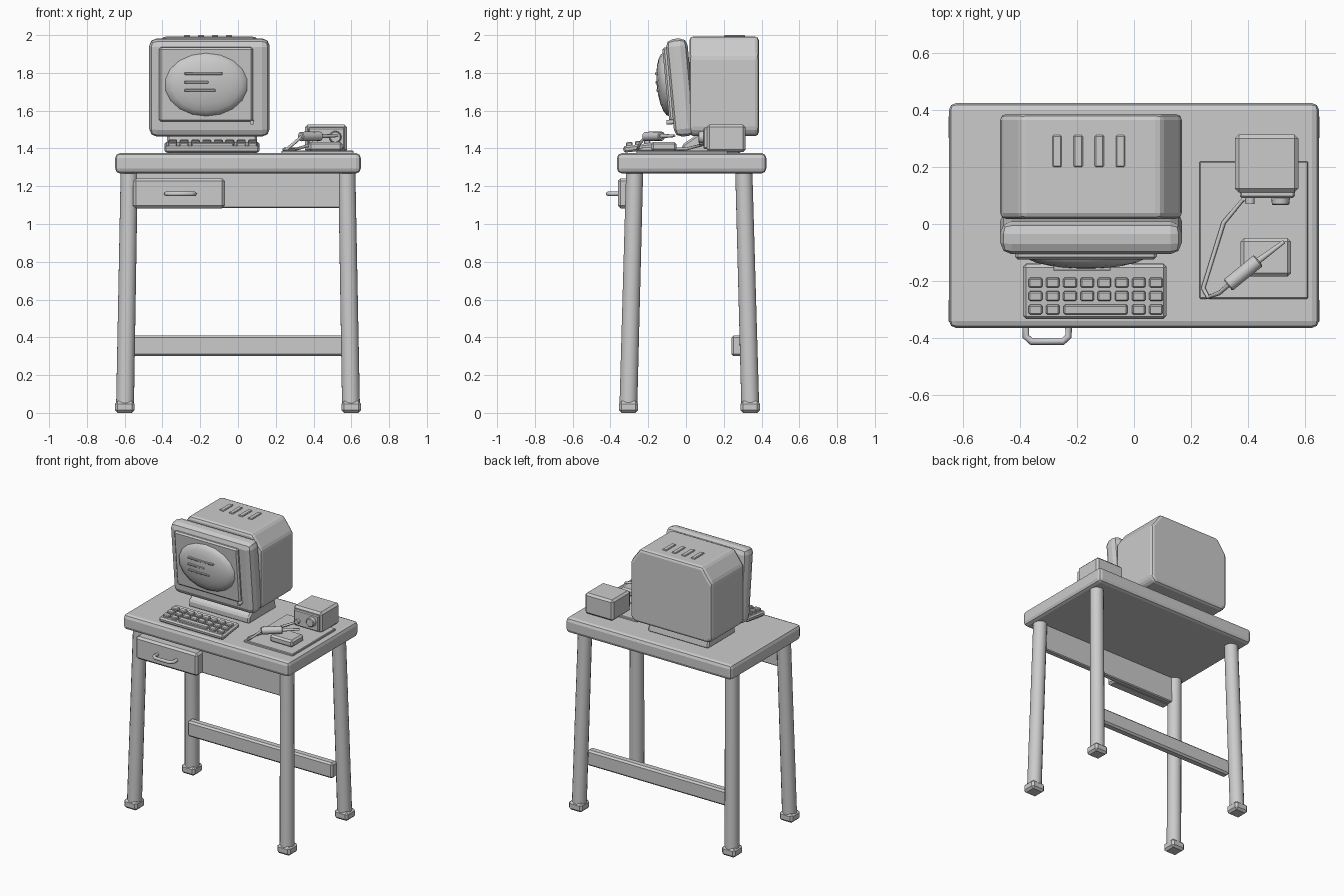
import bpy, math
from mathutils import Vector, Matrix

cube = bpy.data.objects.get("Cube")
if cube:
    bpy.data.objects.remove(cube)

grey = bpy.data.materials.new("plain_grey")
grey.use_nodes = True
GREY = (0.6, 0.6, 0.6, 1)
grey.diffuse_color = GREY
grey.node_tree.nodes["Principled BSDF"].inputs["Base Color"].default_value = GREY


def finish(obj, name, bevel=0, segments=1, smooth=False):
    obj.name = name
    obj.data.materials.append(grey)
    if bevel:
        mod = obj.modifiers.new("edge", "BEVEL")
        mod.width = bevel
        mod.segments = segments
        mod.limit_method = "ANGLE"
    if smooth:
        bpy.ops.object.shade_smooth_by_angle(angle=math.radians(40))
    return obj


def box(name, x, y, z, bevel=0, segments=1):
    """Box from its ranges along each axis."""
    spans = (x, y, z)
    bpy.ops.mesh.primitive_cube_add(size=1, location=[(a + b) / 2 for a, b in spans])
    obj = bpy.context.object
    obj.data.transform(Matrix.Diagonal([b - a for a, b in spans] + [1]))
    return finish(obj, name, bevel, segments)


def rod(name, start, end, r1, r2=None, sides=16, bevel=0):
    """Round bar between two points."""
    start, end = Vector(start), Vector(end)
    axis = end - start
    bpy.ops.mesh.primitive_cone_add(vertices=sides, radius1=r1, radius2=r1 if r2 is None else r2,
                                    depth=axis.length, location=(start + end) / 2)
    obj = bpy.context.object
    obj.rotation_euler = axis.to_track_quat("Z", "Y").to_euler()
    return finish(obj, name, bevel, smooth=True)


def prism(name, outline, place, a, b, bevel, segments=1):
    """Extrude an outline from a to b, with place(u, v, depth) giving 3D points."""
    n = len(outline)
    verts = [place(u, v, d) for d in (a, b) for u, v in outline]
    faces = [list(range(n))[::-1], list(range(n, 2 * n))]
    faces += [(i, (i + 1) % n, (i + 1) % n + n, i + n) for i in range(n)]
    mesh = bpy.data.meshes.new(name)
    mesh.from_pydata(verts, [], faces)
    mesh.update()
    obj = bpy.data.objects.new(name, mesh)
    bpy.context.collection.objects.link(obj)
    bm_fix(mesh)
    return finish(obj, name, bevel, segments)


def bm_fix(mesh):
    import bmesh
    bm = bmesh.new()
    bm.from_mesh(mesh)
    bmesh.ops.recalc_face_normals(bm, faces=bm.faces)
    bm.to_mesh(mesh)
    bm.free()


def tube(name, points, radius):
    curve = bpy.data.curves.new(name, "CURVE")
    curve.dimensions = "3D"
    curve.bevel_depth = radius
    curve.bevel_resolution = 2
    curve.use_fill_caps = True
    line = curve.splines.new("POLY")
    line.points.add(len(points) - 1)
    for p, co in zip(line.points, points):
        p.co = (*co, 1)
    obj = bpy.data.objects.new(name, curve)
    bpy.context.collection.objects.link(obj)
    return finish(obj, name)


def tilt(objs, pivot, angle):
    """Turn parts about a sideways axis through the pivot."""
    turn = Matrix.Translation(pivot) @ Matrix.Rotation(angle, 4, "X") @ Matrix.Translation(-Vector(pivot))
    bpy.context.view_layer.update()
    for obj in objs:
        obj.matrix_world = turn @ obj.matrix_world


# Table
box("table_top", (-0.65, 0.65), (-0.365, 0.425), (1.268, 1.375), 0.025, 2)
for side, sx in (("right", -1), ("left", 1)):
    for end, y_top, y_foot in (("front", -0.272, -0.305), ("back", 0.306, 0.34)):
        rod(f"{end}_{side}_leg", (sx * 0.598, y_foot, 0.04), (sx * 0.576, y_top, 1.28), 0.048, 0.046)
        box(f"{end}_{side}_foot", (sx * 0.6 - 0.052, sx * 0.6 + 0.052),
            (y_foot - 0.051, y_foot + 0.051), (0, 0.062), 0.014)
box("front_apron", (-0.56, 0.56), (-0.295, -0.255), (1.085, 1.28), 0.006)
box("back_stretcher", (-0.57, 0.57), (0.24, 0.3), (0.3, 0.41), 0.012)
box("drawer", (-0.555, -0.07), (-0.36, -0.28), (1.083, 1.242), 0.014)
tube("drawer_handle", [(-0.38, -0.35, 1.16), (-0.38, -0.395, 1.16), (-0.36, -0.413, 1.16),
                       (-0.25, -0.413, 1.16), (-0.23, -0.395, 1.16), (-0.23, -0.35, 1.16)], 0.012)

# Monitor housing with cut upper corners
CX = -0.151
half = [(0.29, 1.465), (0.319, 1.495), (0.319, 1.89), (0.245, 1.993)]
outline = [(CX + u, v) for u, v in half] + [(CX - u, v) for u, v in reversed(half)]
prism("monitor_housing", outline, lambda u, v, d: (u, d, v), 0.018, 0.386, 0.022, 2)
for i in range(4):
    x = -0.27 + i * 0.074
    box("housing_vent", (x - 0.016, x + 0.016), (0.2, 0.312), (1.98, 2.0), 0.004)

# Monitor stand with a sloping front
prism("monitor_stand", [(-0.02, 1.37), (0.29, 1.37), (0.27, 1.475), (0.06, 1.475), (-0.02, 1.42)],
      lambda u, v, d: (d, u, v), -0.375, 0.1, 0.01)

# Tilted front frame, panel and bulging screen
front = [box("monitor_frame", (-0.47, 0.168), (-0.085, 0.03), (1.463, 1.982), 0.04, 2),
         box("screen_panel", (-0.418, 0.08), (-0.105, -0.07), (1.548, 1.942), 0.01)]
bpy.ops.mesh.primitive_uv_sphere_add(segments=18, ring_count=10, location=(-0.168, -0.1, 1.745))
screen = bpy.context.object
screen.data.transform(Matrix.Rotation(math.pi / 2, 4, "X"))
screen.data.transform(Matrix.Diagonal((0.223, 0.053, 0.17, 1)))
front.append(finish(screen, "screen", smooth=True))
for z, x_end, y in ((1.808, -0.083, -0.147), (1.762, -0.157, -0.149), (1.719, -0.12, -0.149)):
    front.append(box("screen_line", (-0.283, x_end), (y - 0.009, y + 0.012), (z - 0.006, z + 0.006), 0.002))
front.append(rod("power_knob", (0.074, -0.07, 1.545), (0.074, -0.12, 1.545), 0.012, sides=10))
tilt(front, (0, -0.03, 1.72), 0.095)

# Keyboard, raised at the back
board = [box("keyboard_base", (-0.39, 0.114), (-0.33, -0.137), (1.377, 1.412), 0.01)]
for row in range(3):
    y = -0.295 + row * 0.0475
    for col in range(8):
        x = -0.346 + col * 0.0605
        if row or col in (0, 1, 6, 7):
            board.append(box("key", (x - 0.024, x + 0.024), (y - 0.017, y + 0.017), (1.405, 1.43), 0.005))
board.append(box("space_bar", (-0.247, -0.023), (-0.312, -0.278), (1.405, 1.43), 0.005))
tilt(board, (0, -0.33, 1.377), 0.12)

# Soldering station on its mat
box("work_mat", (0.23, 0.612), (-0.263, 0.22), (1.37, 1.389), 0.004)
box("station_body", (0.355, 0.577), (0.11, 0.315), (1.38, 1.527), 0.014)
box("station_panel", (0.372, 0.565), (0.092, 0.12), (1.398, 1.51), 0.006)
rod("station_dial", (0.515, 0.1, 1.46), (0.515, 0.066, 1.46), 0.034, 0.03, bevel=0.004)
rod("station_socket", (0.408, 0.1, 1.435), (0.408, 0.07, 1.435), 0.016, sides=12)
box("iron_rest", (0.374, 0.552), (-0.184, -0.05), (1.385, 1.435), 0.012)
rod("iron_handle", (0.33, -0.215, 1.463), (0.437, -0.128, 1.465), 0.025, sides=12, bevel=0.004)
rod("iron_tip", (0.43, -0.134, 1.465), (0.527, -0.062, 1.467), 0.012, 0.007, sides=10)
tube("iron_cable", [(0.408, 0.08, 1.435), (0.385, 0.088, 1.42), (0.315, 0.005, 1.398), (0.243, -0.225, 1.396),
                    (0.26, -0.257, 1.397), (0.3, -0.242, 1.43), (0.335, -0.212, 1.463)], 0.008)
